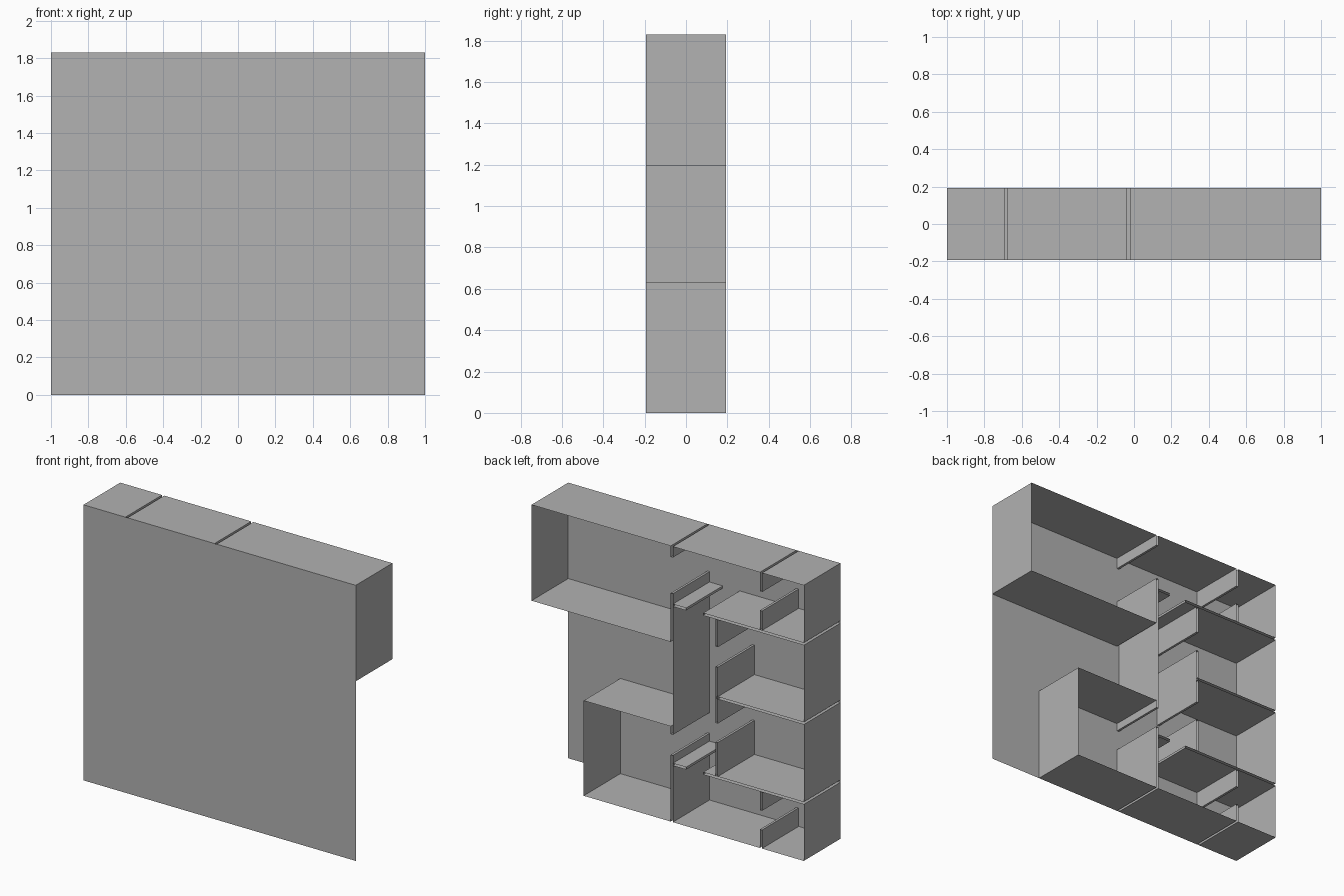
import bpy
import bmesh

cube = bpy.data.objects.get("Cube")
if cube:
    bpy.data.objects.remove(cube, do_unlink=True)

# Main dimensions: T is half a partition thickness, D half the depth
T = 0.008
D = 0.1925
TOP = 1.83
LEFT = -1.0
HALL, INNER, SIDE = -0.03, -0.36, -0.685     # upright partition lines
UPPER, MIDDLE, LOWER = 1.44, 0.913, 0.383    # level partition lines
BIG_BASE = 1.193
LOW_ROOF, LOW_END = 0.632, 0.617

grey = bpy.data.materials.new("plain_grey")
grey.use_nodes = True
colour = (0.445, 0.445, 0.445, 1)
grey.diffuse_color = colour
grey.node_tree.nodes["Principled BSDF"].inputs["Base Color"].default_value = colour


def finish(name, bm):
    mesh = bpy.data.meshes.new(name)
    bm.to_mesh(mesh)
    bm.free()
    mesh.materials.append(grey)
    obj = bpy.data.objects.new(name, mesh)
    bpy.context.scene.collection.objects.link(obj)


def ribbon(name, points):
    """Thin sheet: an x-z path swept through the depth."""
    bm = bmesh.new()
    pairs = [[bm.verts.new((x, y, z)) for y in (-D, D)] for x, z in points]
    for a, b in zip(pairs, pairs[1:]):
        bm.faces.new((a[0], b[0], b[1], a[1]))
    finish(name, bm)


def upright(name, x, base, tip):
    """Hollow upright partition with a closed jamb at its tip."""
    ribbon(name, [(x - T, base), (x - T, tip), (x + T, tip), (x + T, base)])


def level(name, z, base, tip):
    """Hollow level partition with a closed jamb at its tip."""
    ribbon(name, [(base, z - T), (tip, z - T), (tip, z + T), (base, z + T)])


# Full front panel
bm = bmesh.new()
bm.faces.new([bm.verts.new((x, -D, z)) for x, z in
              ((LEFT, 0), (1, 0), (1, TOP), (LEFT, TOP))])
finish("front_panel", bm)

# Outer shells of the two rooms on the +x side
ribbon("large_room_shell", [(HALL + T, TOP), (1, TOP), (1, BIG_BASE),
                            (HALL + T, BIG_BASE)])
ribbon("lower_room_shell", [(HALL + T, 0), (LOW_END, 0), (LOW_END, LOW_ROOF),
                            (HALL + T, LOW_ROOF)])

# Outer shells on the -x side, split where partitions meet them
ribbon("top_corner_shell", [(SIDE - T, TOP), (LEFT, TOP), (LEFT, UPPER + T)])
ribbon("upper_side_wall", [(LEFT, UPPER - T), (LEFT, MIDDLE + T)])
ribbon("lower_side_wall", [(LEFT, MIDDLE - T), (LEFT, LOWER + T)])
ribbon("bottom_corner_shell", [(LEFT, LOWER - T), (LEFT, 0), (SIDE - T, 0)])
for name, z in (("top_wall", TOP), ("bottom_wall", 0)):
    ribbon(name, [(SIDE + T, z), (HALL - T, z)])
ribbon("hall_outer_wall", [(HALL - T, LOW_ROOF), (HALL - T, BIG_BASE)])

# Level partitions and the short stubs across their doorways
for name, z in (("upper", UPPER), ("lower", LOWER)):
    level(name + "_partition", z, LEFT, -0.26)
    level(name + "_door_stub", z, HALL - T, -0.135)
level("middle_partition", MIDDLE, LEFT, INNER)

# Upright partitions: each pair leaves a doorway between its tips
doorways = (
    ("large_room", HALL, BIG_BASE, 1.517, 1.757, TOP),
    ("lower_room", HALL, 0, 0.443, 0.58, LOW_ROOF),
    ("top_corner", SIDE, UPPER + T, 1.577, 1.703, TOP),
    ("bottom_corner", SIDE, 0, 0.123, 0.25, LOWER - T),
    ("upper_side", INNER, MIDDLE, 1.117, 1.25, UPPER - T),
    ("lower_side", INNER, LOWER + T, 0.617, 0.743, MIDDLE),
)
for name, x, floor, sill, head, roof in doorways:
    upright(name + "_door_wall_below", x, floor, sill)
    upright(name + "_door_wall_above", x, roof, head)
